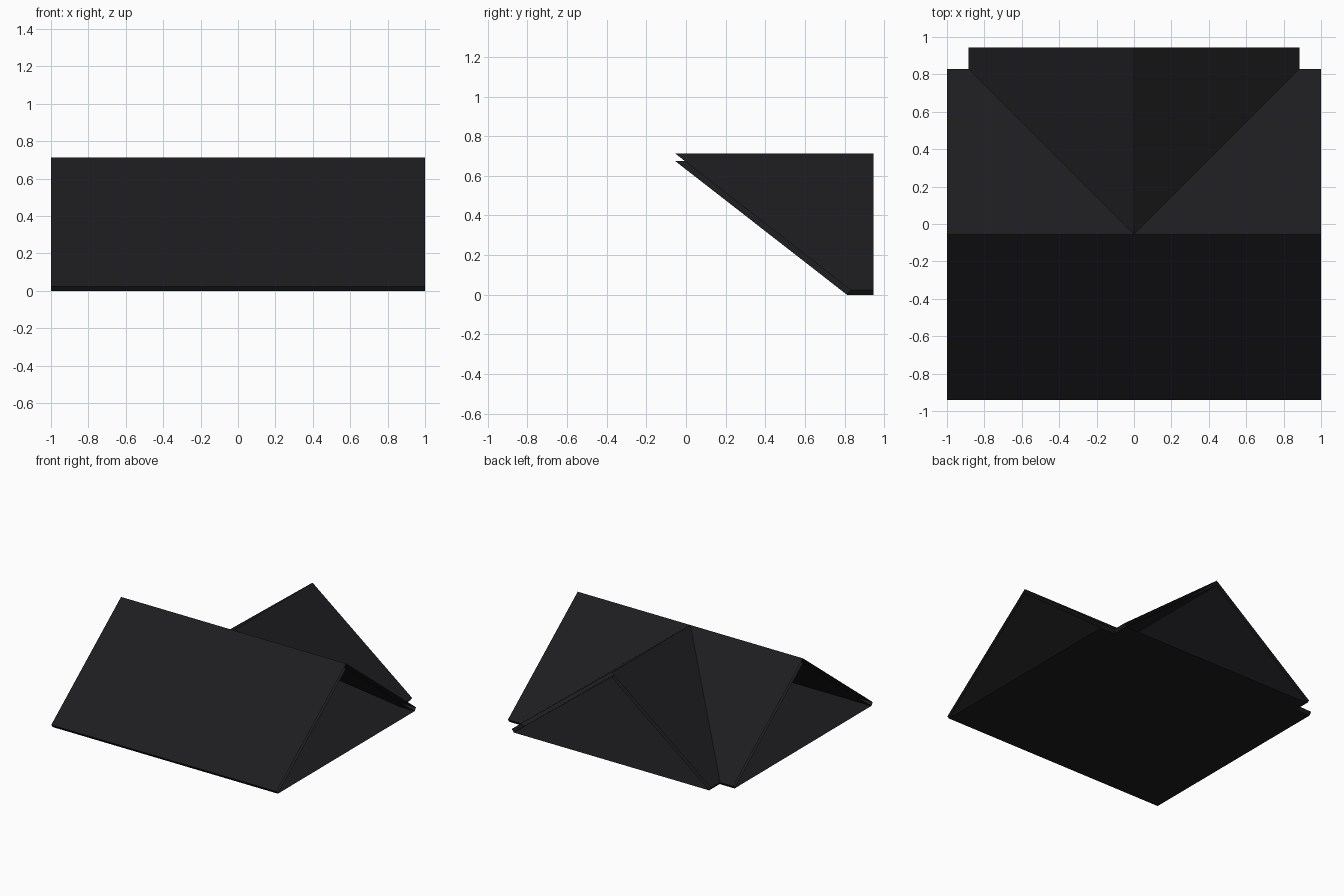
import bpy

if "Cube" in bpy.data.objects:
    bpy.data.objects.remove(bpy.data.objects["Cube"])

RIDGE, BACK, RUN = -0.055, 0.945, 0.885   # ridge line, rear edge, horizontal run of a slope

mat = bpy.data.materials.new("black_cover")
mat.diffuse_color = (0.012, 0.012, 0.014, 1)
mat.use_nodes = True
mat.node_tree.nodes["Principled BSDF"].inputs["Base Color"].default_value = mat.diffuse_color


def add(name, verts, faces):
    me = bpy.data.meshes.new(name)
    me.from_pydata(verts, [], faces)
    me.materials.append(mat)
    ob = bpy.data.objects.new(name, me)
    bpy.context.collection.objects.link(ob)
    return ob


def mirror_x(ob):
    m = ob.modifiers.new("mirror", 'MIRROR')
    m.use_axis = (True, False, False)


# outer and inner skins of the folded sheet: (run, lower z, ridge z)
skins = [(RUN, 0.024, 0.713), (RUN - 0.018, 0.0, 0.675)]
outer, inner = skins


def front(s):
    r, lo, hi = s
    return [(0, RIDGE - r, lo), (1, RIDGE - r, lo), (1, RIDGE, hi), (0, RIDGE, hi)]


def wing(s):
    r, lo, hi = s
    return [(0, RIDGE, hi), (1, RIDGE, hi), (1, RIDGE + r, lo), (r, RIDGE + r, lo)]


def fold(s):
    r, lo, hi = s
    return [(0, RIDGE, hi), (r, RIDGE + r, lo), (r, BACK, lo), (0, BACK, hi)]


# each panel: two skins joined by a rim along the edge resting on the base
for name, panel, (a, b) in (("front_panel", front, (0, 1)),
                            ("rear_side_panel", wing, (2, 3)),
                            ("rear_centre_fold", fold, (1, 2))):
    ob = add(name, panel(outer) + panel(inner),
             [(0, 1, 2, 3) if panel is not wing else (3, 2, 1, 0),
              (7, 6, 5, 4) if panel is not wing else (4, 5, 6, 7),
              (b, a, a + 4, b + 4)])
    mirror_x(ob)

# flat base sheet following the lower edges of the panels
r = inner[0]
base = add("base_sheet",
           [(0, RIDGE - r, 0), (1, RIDGE - r, 0), (1, RIDGE + r, 0),
            (r, RIDGE + r, 0), (r, BACK, 0), (0, BACK, 0), (0, RIDGE + r, 0)],
           [(0, 6, 3, 2, 1), (6, 5, 4, 3)])
mirror_x(base)
